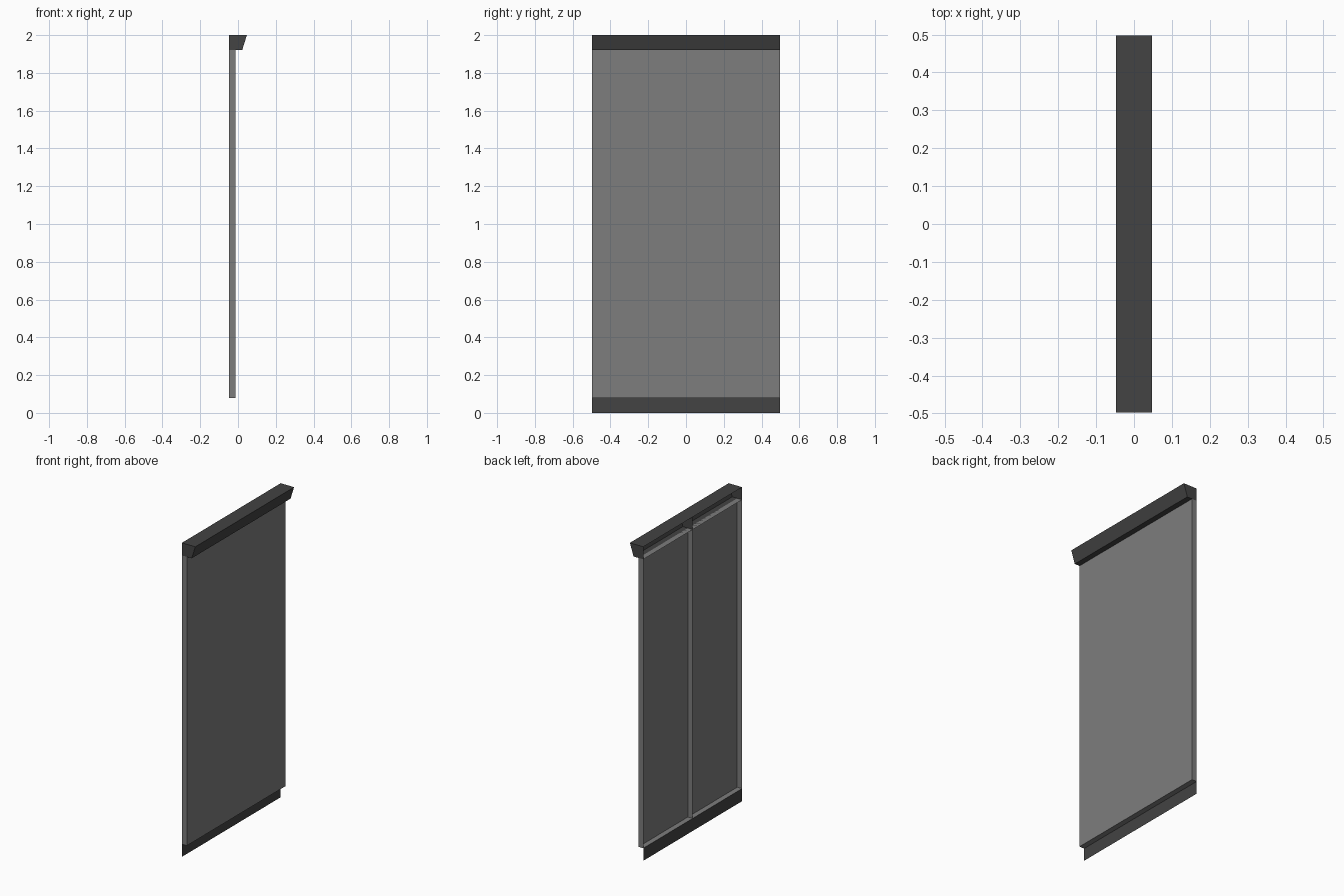
import bpy

if "Cube" in bpy.data.objects:
    bpy.data.objects.remove(bpy.data.objects["Cube"])

XB, XP = -0.047, -0.013      # open back plane, panel face
XT, XL = 0.047, 0.022        # header front at top and at bottom
Z0, Z1, Z2 = 0.08, 1.92, 2.0
HALF = 0.497


def material(name, v):
    m = bpy.data.materials.new(name)
    m.diffuse_color = (v, v, v, 1)
    m.use_nodes = True
    m.node_tree.nodes["Principled BSDF"].inputs["Base Color"].default_value = m.diffuse_color
    return m


light = material("mid grey", 0.205)
dark = material("dark grey", 0.056)


def sheet(name, verts, faces, mat):
    me = bpy.data.meshes.new(name)
    me.from_pydata(verts, [], faces)
    me.materials.append(mat)
    ob = bpy.data.objects.new(name, me)
    bpy.context.collection.objects.link(ob)
    return ob


def open_shell(name, profile, mat):
    """Extrude an xz profile along y with its back (last to first point) open,
    closing both ends and adding a rib in the middle."""
    n = len(profile)
    verts = [(x, y, z) for y in (-HALF, 0, HALF) for x, z in profile]
    faces = []
    for k in range(2):
        for i in range(n - 1):
            a = k * n + i
            faces.append((a, a + n, a + n + 1, a + 1))
    faces.append(tuple(range(n)))                       # -y end
    faces.append(tuple(range(n, 2 * n)))                # middle rib
    faces.append(tuple(reversed(range(2 * n, 3 * n))))  # +y end
    return sheet(name, verts, faces, mat)


# wall panel: hollow tray, open at the back
open_shell("wall_panel", [(XB, Z0), (XP, Z0), (XP, Z1), (XB, Z1)], light)

# sloped header rail, open at the back
open_shell("header_rail", [(XB, Z1), (XL, Z1), (XT, Z2), (XB, Z2)], dark)

# thin skirting strip under the panel
sheet("skirting_strip",
      [(XB, -HALF, 0), (XB, HALF, 0), (XB, HALF, Z0), (XB, -HALF, Z0)],
      [(0, 1, 2, 3)], dark)
